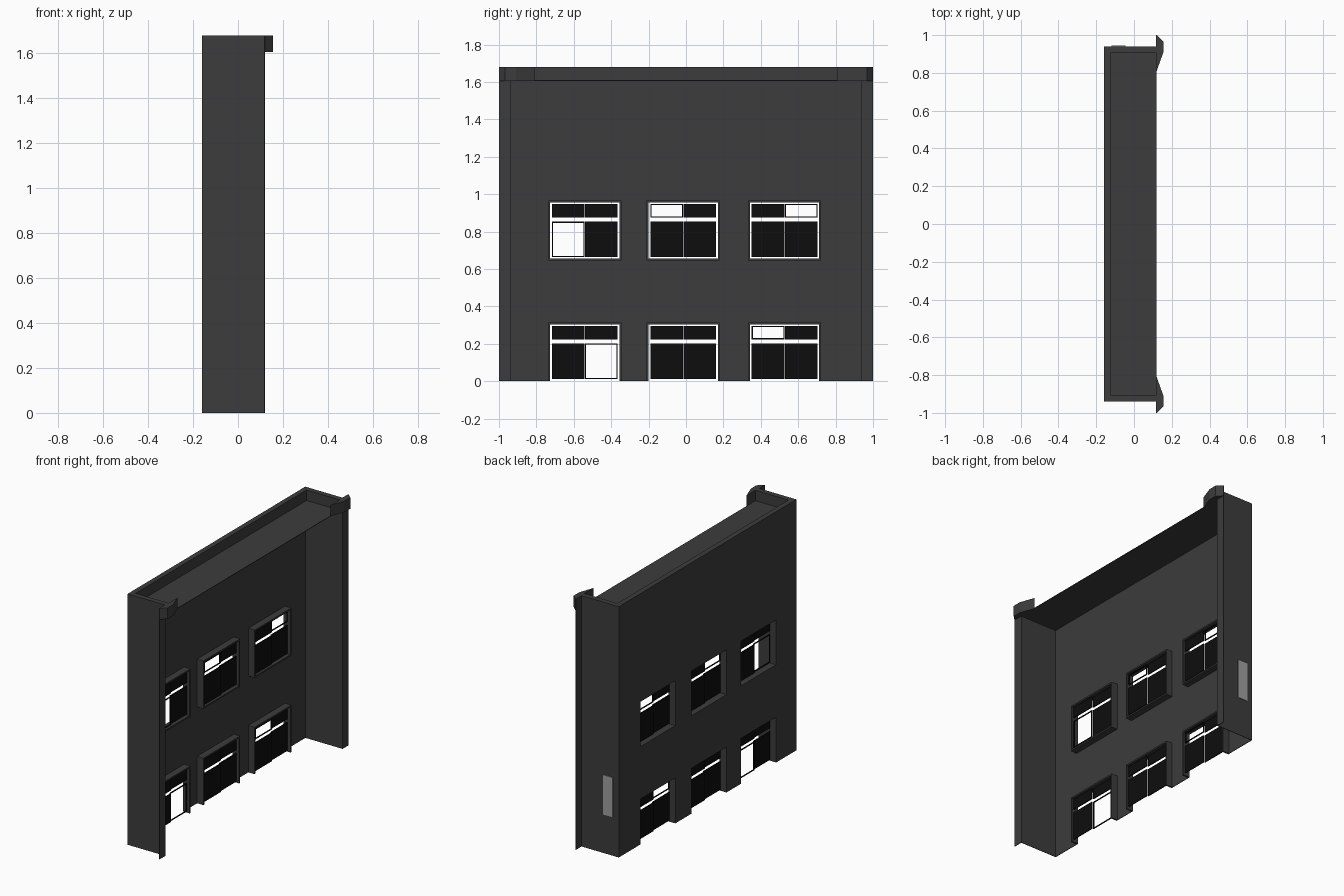
import bpy
import bmesh

old = bpy.data.objects.get("Cube")
if old:
    bpy.data.objects.remove(old, do_unlink=True)


def material(name, value):
    m = bpy.data.materials.new(name)
    m.use_nodes = True
    col = (value, value, value, 1)
    m.diffuse_color = col
    bsdf = m.node_tree.nodes["Principled BSDF"]
    bsdf.inputs["Base Color"].default_value = col
    bsdf.inputs["Roughness"].default_value = 0.9
    return m


WALL = material("charcoal wall", 0.045)
GLASS = material("black glass", 0.004)
PLATE = material("light grey plate", 0.35)


def finish(bm, name, mat):
    bmesh.ops.recalc_face_normals(bm, faces=bm.faces[:])
    me = bpy.data.meshes.new(name)
    bm.to_mesh(me)
    bm.free()
    me.materials.append(mat)
    ob = bpy.data.objects.new(name, me)
    bpy.context.scene.collection.objects.link(ob)
    return ob


def add_prism(bm, outline, z0, z1):
    """Extrude an xy outline from z0 to z1."""
    face = bm.faces.new([bm.verts.new((x, y, z0)) for x, y in outline])
    out = bmesh.ops.extrude_face_region(bm, geom=[face])["geom"]
    top = [v for v in out if isinstance(v, bmesh.types.BMVert)]
    bmesh.ops.translate(bm, verts=top, vec=(0, 0, z1 - z0))


def add_box(bm, x, y, z):
    add_prism(bm, [(x[0], y[0]), (x[1], y[0]), (x[1], y[1]), (x[0], y[1])], *z)


def box(name, x, y, z, mat=WALL):
    bm = bmesh.new()
    add_box(bm, x, y, z)
    return finish(bm, name, mat)


# Overall sizes
BACK, OPEN, END, TOP, ROOF = -0.16, 0.12, 0.94, 1.68, 1.61
SKIN, RIM = 0.004, 0.035
WIDTH, HEIGHT = 0.37, 0.3
columns = [-0.541, -0.015, 0.527]
storeys = {"lower": 0.004, "upper": 0.655}

# Long wall with six openings
ys = [-END] + [c + s * WIDTH / 2 for c in columns for s in (-1, 1)] + [END]
zs = [0, HEIGHT + 0.004, storeys["upper"], storeys["upper"] + HEIGHT, ROOF]
bm = bmesh.new()
grid = [[bm.verts.new((BACK, y, z)) for z in zs] for y in ys]
for i in range(len(ys) - 1):
    for j in range(len(zs) - 1):
        if i % 2 == 1 and j % 2 == 0 and j < 3:
            continue
        bm.faces.new((grid[i][j], grid[i][j + 1], grid[i + 1][j + 1], grid[i + 1][j]))
wall = finish(bm, "long_wall", WALL)
if wall.data.polygons[0].normal.x > 0:
    wall.data.flip_normals()
skin = wall.modifiers.new("thickness", "SOLIDIFY")
skin.thickness = SKIN
skin.offset = -1

# Roof deck and long parapet
box("roof_deck", (BACK + SKIN, OPEN), (-END + SKIN, END - SKIN), (ROOF - SKIN, ROOF))
box("long_parapet", (BACK, BACK + RIM), (-END, END), (ROOF, TOP))

# Mirrored end walls, flanges, parapets and cornice brackets
for side, s in (("right", -1), ("left", 1)):
    def span(a, b):
        return sorted((s * a, s * b))
    box(side + "_end_wall", (BACK, OPEN), span(END - SKIN, END), (0, ROOF))
    box(side + "_flange", (OPEN - SKIN, OPEN), span(END, 1), (0, TOP))
    box(side + "_parapet", (BACK + RIM, OPEN), span(END - RIM, END), (ROOF, TOP))
    bm = bmesh.new()
    add_prism(bm, [(OPEN, s), (0.155, s * 0.967), (0.155, s * 0.908), (OPEN, s * 0.81)],
              ROOF - 0.004, TOP)
    finish(bm, side + "_cornice_bracket", WALL)

# Sashes without glass: storey, column, row, side
open_sashes = {("upper", 0, 0, 0), ("upper", 1, 1, 0), ("upper", 2, 1, 1),
               ("lower", 0, 0, 1), ("lower", 2, 1, 0)}
rows = [(0.008, 0.198), (0.22, 0.292)]
GAP, BAR, LIP, DEPTH = 0.009, 0.006, 0.01, 0.05

for storey, base in storeys.items():
    for n, c in enumerate(columns):
        y0, y1 = c - WIDTH / 2, c + WIDTH / 2
        z1 = base + HEIGHT
        z0 = 0 if storey == "lower" else base
        label = f"{storey}_window_{n + 1}"

        # Projecting surround
        depth = (BACK + 0.001, BACK + DEPTH)
        bm = bmesh.new()
        add_box(bm, depth, (y0 - LIP, y0), (z0, z1))
        add_box(bm, depth, (y1, y1 + LIP), (z0, z1))
        add_box(bm, depth, (y0 - LIP, y1 + LIP), (z1, z1 + LIP))
        if storey == "upper":
            add_box(bm, depth, (y0 - LIP, y1 + LIP), (z0 - LIP, z0))
        finish(bm, label + "_surround", WALL)

        # Two rows of paired sashes, set on two tracks
        bm = bmesh.new()
        for r, (lo, hi) in enumerate(rows):
            lo, hi = base + lo, base + hi
            for k in (0, 1):
                a, b = ((y0 + GAP, c - 0.001), (c + 0.001, y1 - GAP))[k]
                x = BACK + DEPTH - 0.012 - 0.008 * k
                track = (x, x + 0.006)
                if (storey, n, r, k) in open_sashes:
                    add_box(bm, track, (a, a + BAR), (lo, hi))
                    add_box(bm, track, (b - BAR, b), (lo, hi))
                    add_box(bm, track, (a, b), (lo, lo + BAR))
                    add_box(bm, track, (a, b), (hi - BAR, hi))
                else:
                    add_box(bm, track, (a, b), (lo, hi))
        finish(bm, label + "_sashes", GLASS)

# Plate on the left end wall
box("wall_plate", (-0.118, -0.046), (END - 0.003, END + 0.005), (0.26, 0.525), PLATE)
